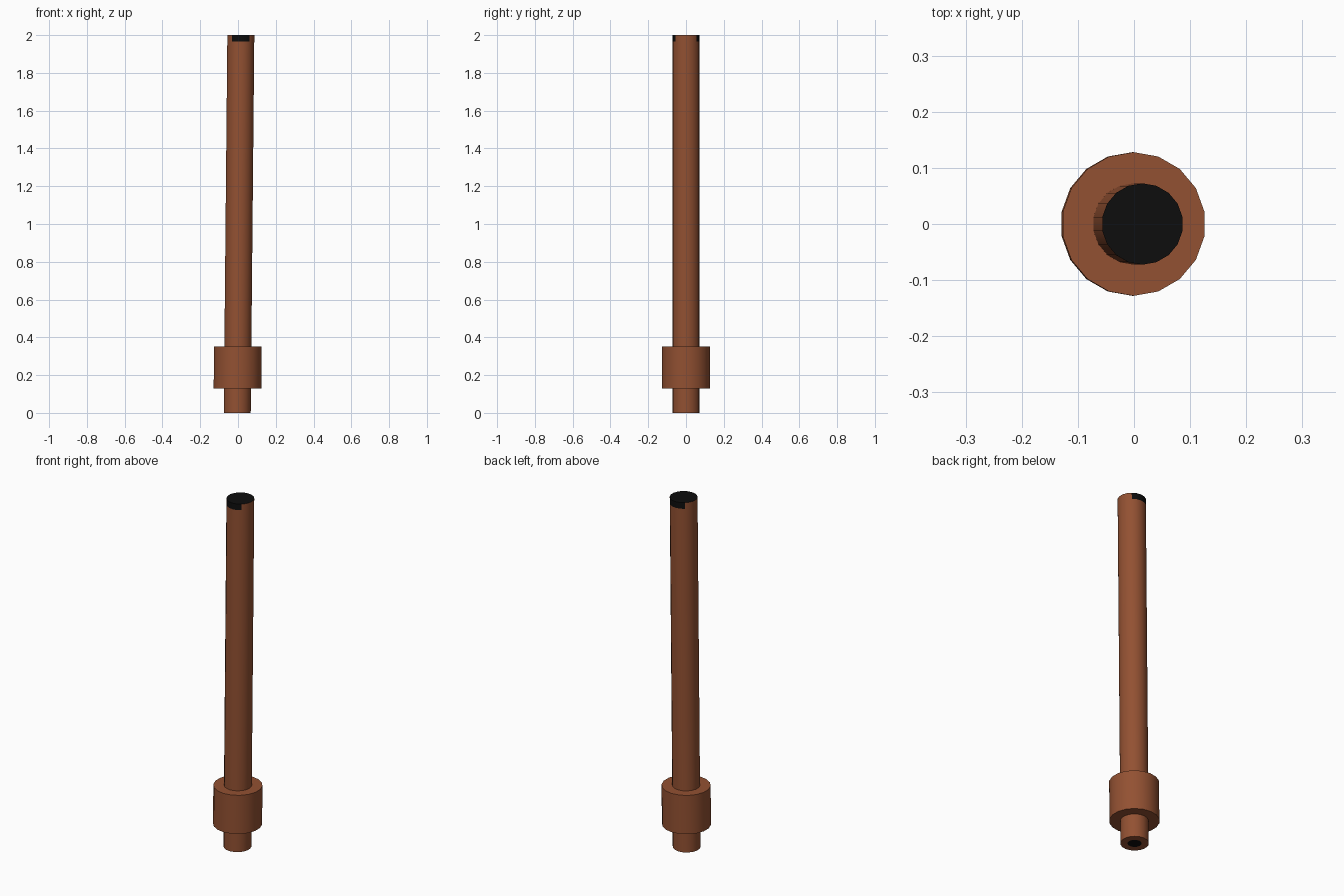
import bpy, bmesh, math

if "Cube" in bpy.data.objects:
    bpy.data.objects.remove(bpy.data.objects["Cube"])

def material(name, rgb):
    m = bpy.data.materials.new(name)
    m.diffuse_color = (*rgb, 1)
    m.use_nodes = True
    m.node_tree.nodes["Principled BSDF"].inputs["Base Color"].default_value = m.diffuse_color
    return m

wood = material("brown wood", (0.29, 0.082, 0.032))
char = material("charred black", (0.004, 0.004, 0.004))
SIDES = 18

def axis_x(z):
    # the whole stick leans slightly toward +x
    return -0.004 + 0.0095 * z

def lathe(name, profile, closed=False):
    """Rings of (radius, z) joined by quads; open profiles get end caps."""
    bm = bmesh.new()
    rings = []
    for r, z in profile:
        rings.append([bm.verts.new((axis_x(z) + r * math.cos(a), r * math.sin(a), z))
                      for a in (math.radians(10) + 2 * math.pi * i / SIDES for i in range(SIDES))])
    pairs = list(zip(rings, rings[1:]))
    if closed:
        pairs.append((rings[-1], rings[0]))
    for lo, hi in pairs:
        for i in range(SIDES):
            j = (i + 1) % SIDES
            bm.faces.new((lo[i], lo[j], hi[j], hi[i]))
    if not closed:
        bm.faces.new(rings[0][::-1])
        bm.faces.new(rings[-1])
    bmesh.ops.recalc_face_normals(bm, faces=bm.faces)
    me = bpy.data.meshes.new(name)
    bm.to_mesh(me)
    bm.free()
    ob = bpy.data.objects.new(name, me)
    bpy.context.collection.objects.link(ob)
    me.materials.append(wood)
    me.materials.append(char)
    bpy.ops.object.select_all(action='DESELECT')
    ob.select_set(True)
    bpy.context.view_layer.objects.active = ob
    bpy.ops.object.shade_smooth_by_angle(angle=math.radians(35))
    return ob

# long shaft, with extra rings near the burnt tip and a dark core underneath
R = 0.0725
shaft = lathe("shaft", [(0.036, 0), (R, 0), (R, 1.965), (R, 1.985), (R, 2.0)])
for f in shaft.data.polygons:
    z, ny = f.center.z, abs(f.normal.y)
    top_cap = z > 1.999
    core = z < 0.001 and len(f.vertices) > 4
    burnt_side = (z > 1.985 and ny > 0.7) or (1.965 < z < 1.985 and ny > 0.8)
    f.material_index = int(top_cap or core or burnt_side)

# thick collar around the lower shaft
lathe("collar", [(0.06, 0.13), (0.128, 0.13), (0.128, 0.352), (0.06, 0.352)], closed=True)
